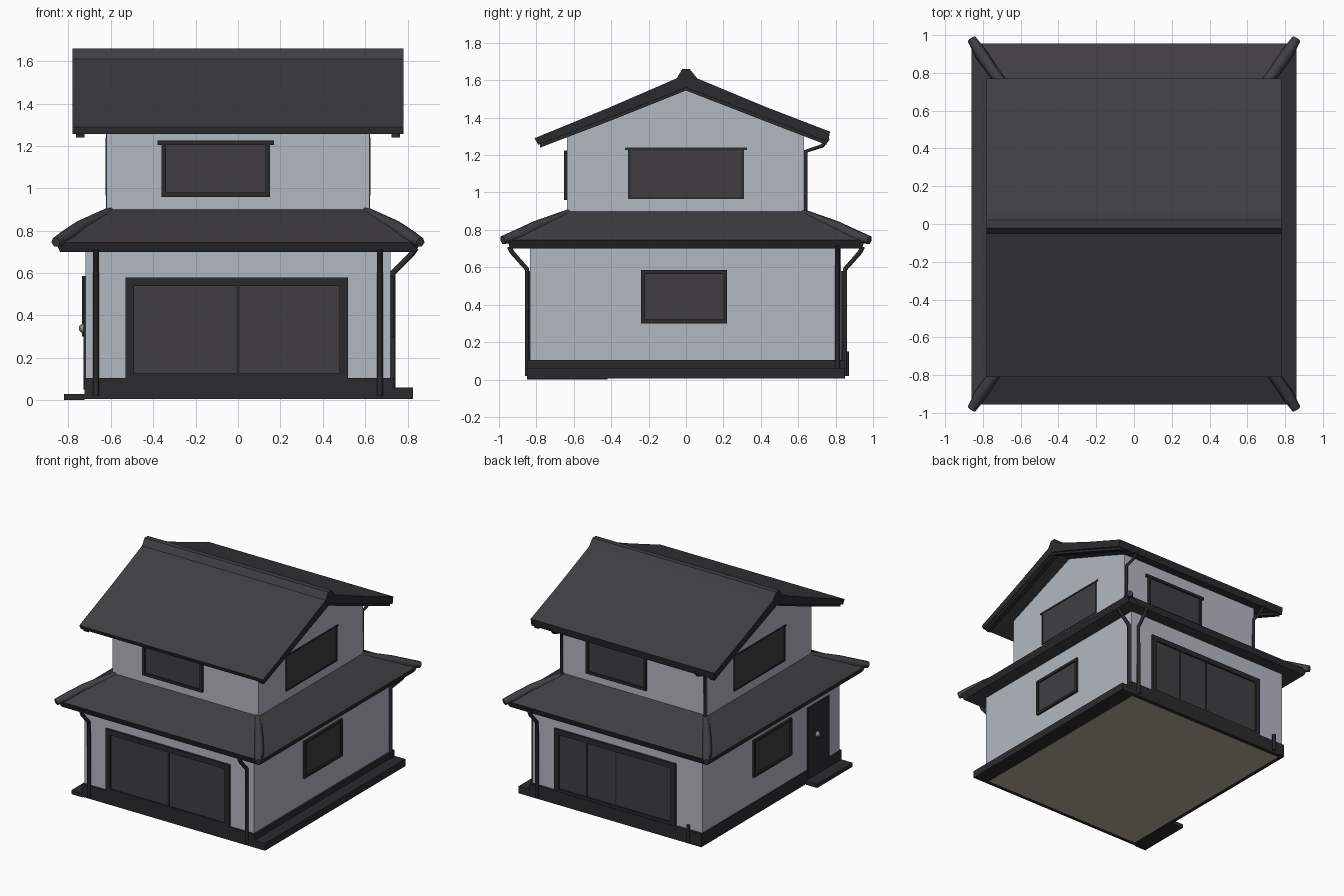
import bpy, bmesh
from mathutils import Vector

cube = bpy.data.objects.get("Cube")
if cube:
    bpy.data.objects.remove(cube, do_unlink=True)


def material(name, rgb):
    m = bpy.data.materials.new(name)
    m.use_nodes = True
    m.diffuse_color = (*rgb, 1)
    bsdf = next(n for n in m.node_tree.nodes if n.type == 'BSDF_PRINCIPLED')
    bsdf.inputs["Base Color"].default_value = (*rgb, 1)
    bsdf.inputs["Roughness"].default_value = 0.9
    return m


PLASTER = material("pale plaster", (0.45, 0.475, 0.53))
TILE = material("charcoal roof", (0.050, 0.048, 0.054))
TRIM = material("dark trim", (0.024, 0.023, 0.026))
GLASS = material("smoked glass", (0.050, 0.048, 0.052))
EARTH = material("tan underside", (0.45, 0.42, 0.33))
METAL = material("warm grey metal", (0.3, 0.28, 0.25))


def finish(name, bm, *mats):
    mesh = bpy.data.meshes.new(name)
    bm.to_mesh(mesh)
    bm.free()
    for m in mats:
        mesh.materials.append(m)
    ob = bpy.data.objects.new(name, mesh)
    bpy.context.collection.objects.link(ob)
    return ob


def add_box(bm, a, b):
    a, b = Vector(a), Vector(b)
    made = bmesh.ops.create_cube(bm, size=1)["verts"]
    for v in made:
        v.co = (a + b) / 2 + v.co * Vector([abs(q - p) for p, q in zip(a, b)])


def box(name, a, b, mat):
    bm = bmesh.new()
    add_box(bm, a, b)
    return finish(name, bm, mat)


def extrude_x(bm, profile, half):
    """Sweep a (y, z) outline along x."""
    face = bm.faces.new([bm.verts.new((-half, y, z)) for y, z in profile])
    new = bmesh.ops.extrude_face_region(bm, geom=[face])["geom"]
    bmesh.ops.translate(bm, vec=(2 * half, 0, 0),
                        verts=[g for g in new if isinstance(g, bmesh.types.BMVert)])
    bmesh.ops.recalc_face_normals(bm, faces=bm.faces)


def tube(name, points, mat, radius=0.014, radii=None):
    cu = bpy.data.curves.new(name, 'CURVE')
    cu.dimensions = '3D'
    cu.bevel_depth, cu.bevel_resolution, cu.use_fill_caps = radius, 1, True
    sp = cu.splines.new('POLY')
    sp.points.add(len(points) - 1)
    for i, p in enumerate(points):
        sp.points[i].co = (*p, 1)
        sp.points[i].radius = radii[i] if radii else 1
    ob = bpy.data.objects.new(name, cu)
    bpy.context.collection.objects.link(ob)
    cu.materials.append(mat)
    bpy.ops.object.select_all(action='DESELECT')
    ob.select_set(True)
    bpy.context.view_layer.objects.active = ob
    bpy.ops.object.convert(target='MESH')


# Maps wall coordinates (along, outward, up) to the model, for each wall
SIDES = {"front": lambda u, d, z: (u, -d, z), "back": lambda u, d, z: (u, d, z),
         "left": lambda u, d, z: (d, u, z), "right": lambda u, d, z: (-d, u, z)}


def window(name, side, wall, u0, u1, z0, z1, bar=0.02, sill=0.02, splits=(), lip=0.0):
    at = SIDES[side]
    d0, d1 = wall - 0.004, wall + 0.016
    bm = bmesh.new()
    bars = [(u0, u0 + bar, z0, z1), (u1 - bar, u1, z0, z1),
            (u0, u1, z0, z0 + sill), (u0 - lip, u1 + lip, z1 - bar, z1)]
    for a, b, c, d in bars:
        add_box(bm, at(a, d0, c), at(b, d1, d))
    for s in splits:
        add_box(bm, at(s - 0.006, d0, z0), at(s + 0.006, wall + 0.01, z1))
    finish(name + "_frame", bm, TRIM)
    box(name + "_glass", at(u0 + bar / 2, d0, z0 + sill / 2),
        at(u1 - bar / 2, wall + 0.004, z1 - bar / 2), GLASS)


# Foundation with tan inset underside, side ledge and door step
bm = bmesh.new()
add_box(bm, (-0.725, -0.85, 0.005), (0.735, 0.85, 0.105))
bm.normal_update()
under = min(bm.faces, key=lambda f: f.normal.z)
bmesh.ops.inset_region(bm, faces=[under], thickness=0.045)
under.material_index = 1
finish("foundation", bm, TRIM, EARTH)
box("side_ledge", (0.735, -0.85, 0.005), (0.825, 0.85, 0.06), TRIM)
box("door_step", (-0.82, -0.85, 0), (-0.725, -0.42, 0.03), TRIM)

# Walls of both storeys
box("lower_walls", (-0.72, -0.835, 0.1), (0.72, 0.83, 0.73), PLASTER)
bm = bmesh.new()
extrude_x(bm, [(-0.635, 0.8), (0.63, 0.8), (0.63, 1.33), (0, 1.565), (-0.635, 1.33)], 0.62)
finish("upper_walls", bm, PLASTER)

# Skirt roof around the lower storey, lofted from rectangular rings
rings = [(0.70, 0.82, 0.715), (0.84, 0.94, 0.70), (0.86, 0.955, 0.745),
         (0.74, 0.79, 0.83), (0.61, 0.625, 0.905)]
bm = bmesh.new()
loops = [[bm.verts.new((sx * x, sy * y, z)) for sx, sy in ((-1, -1), (1, -1), (1, 1), (-1, 1))]
         for x, y, z in rings]
for level, (low, high) in enumerate(zip(loops, loops[1:])):
    for i in range(4):
        j = (i + 1) % 4
        f = bm.faces.new((low[i], low[j], high[j], high[i]))
        f.material_index = 1 if level == 1 else 0
finish("skirt_roof", bm, TILE, TRIM)

# Raised hip caps that flare out at the corners
for sx in (-1, 1):
    for sy in (-1, 1):
        tube("hip_cap", [(sx * 0.60, sy * 0.62, 0.89), (sx * 0.74, sy * 0.80, 0.82),
                         (sx * 0.81, sy * 0.90, 0.77), (sx * 0.86, sy * 0.98, 0.745)],
             TILE, 0.034, (0.7, 0.9, 1, 0.7))

# Main gabled roof with a narrow ridge and double verge boards
bm = bmesh.new()
extrude_x(bm, [(-0.81, 1.29), (-0.42, 1.45), (-0.05, 1.61), (-0.02, 1.66), (0.02, 1.66),
               (0.06, 1.61), (0.42, 1.46), (0.77, 1.325), (0.76, 1.27), (0.4, 1.41),
               (0, 1.56), (-0.4, 1.405), (-0.79, 1.255)], 0.78)
for f in bm.faces:
    f.material_index = 0 if abs(f.normal.z) > 0.4 else 1
finish("main_roof", bm, TILE, TRIM)
bm = bmesh.new()
for s in (-1, 1):
    board = bmesh.new()
    extrude_x(board, [(-0.78, 1.275), (0, 1.585), (0.75, 1.295), (0.75, 1.255), (0.4, 1.39),
                      (0, 1.545), (-0.4, 1.385), (-0.78, 1.24)], 0.02)
    bmesh.ops.translate(board, verts=board.verts, vec=(s * 0.745, 0, 0))
    finish("verge_board", board, TRIM)
bm.free()

# Windows and sliding doors
window("front_sliding_door", "front", 0.835, -0.53, 0.52, 0.105, 0.58, 0.04, 0.02, (0,))
window("back_sliding_door", "back", 0.83, -0.50, 0.53, 0.105, 0.58, 0.04, 0.02, (0.01, 0.26))
window("front_upper_window", "front", 0.635, -0.36, 0.15, 0.96, 1.225, lip=0.02)
window("back_upper_window", "back", 0.63, -0.11, 0.40, 0.96, 1.225, lip=0.02)
for side in ("left", "right"):
    window(side + "_upper_window", side, 0.61, -0.31, 0.31, 0.965, 1.24, 0.012, 0.012, lip=0.015)
    window(side + "_lower_window", side, 0.72, -0.24, 0.22, 0.30, 0.585)
    box(side + "_upper_pane", SIDES[side](-0.30, 0.61, 0.975), SIDES[side](0.30, 0.623, 1.23), GLASS)

# Entrance door with knob
box("entrance_door", (-0.728, -0.70, 0.05), (-0.715, -0.44, 0.58), TRIM)
bm = bmesh.new()
bmesh.ops.create_icosphere(bm, subdivisions=2, radius=0.022)
bmesh.ops.translate(bm, verts=bm.verts, vec=(-0.73, -0.55, 0.34))
finish("door_knob", bm, METAL)

# Downpipes on the lower storey, bending out to the eaves
for x, sy in ((-0.67, -1), (0.67, -1), (0.67, 1)):
    tube("lower_downpipe", [(x, sy * 0.85, 0.02), (x, sy * 0.85, 0.59),
                            (x, sy * 0.93, 0.68), (x, sy * 0.945, 0.71)], TRIM)
tube("side_downpipe", [(0.73, 0.81, 0.05), (0.73, 0.81, 0.6),
                       (0.82, 0.81, 0.69), (0.84, 0.81, 0.72)], TRIM)
tube("drain_stub", [(-0.62, 0.86, 0.02), (-0.62, 0.86, 0.15)], TRIM)

# Downpipes on the upper storey
for x in (-0.61, 0.61):
    tube("upper_downpipe", [(x, 0.64, 0.9), (x, 0.64, 1.22),
                            (x, 0.73, 1.25), (x, 0.76, 1.29)], TRIM, 0.012)
